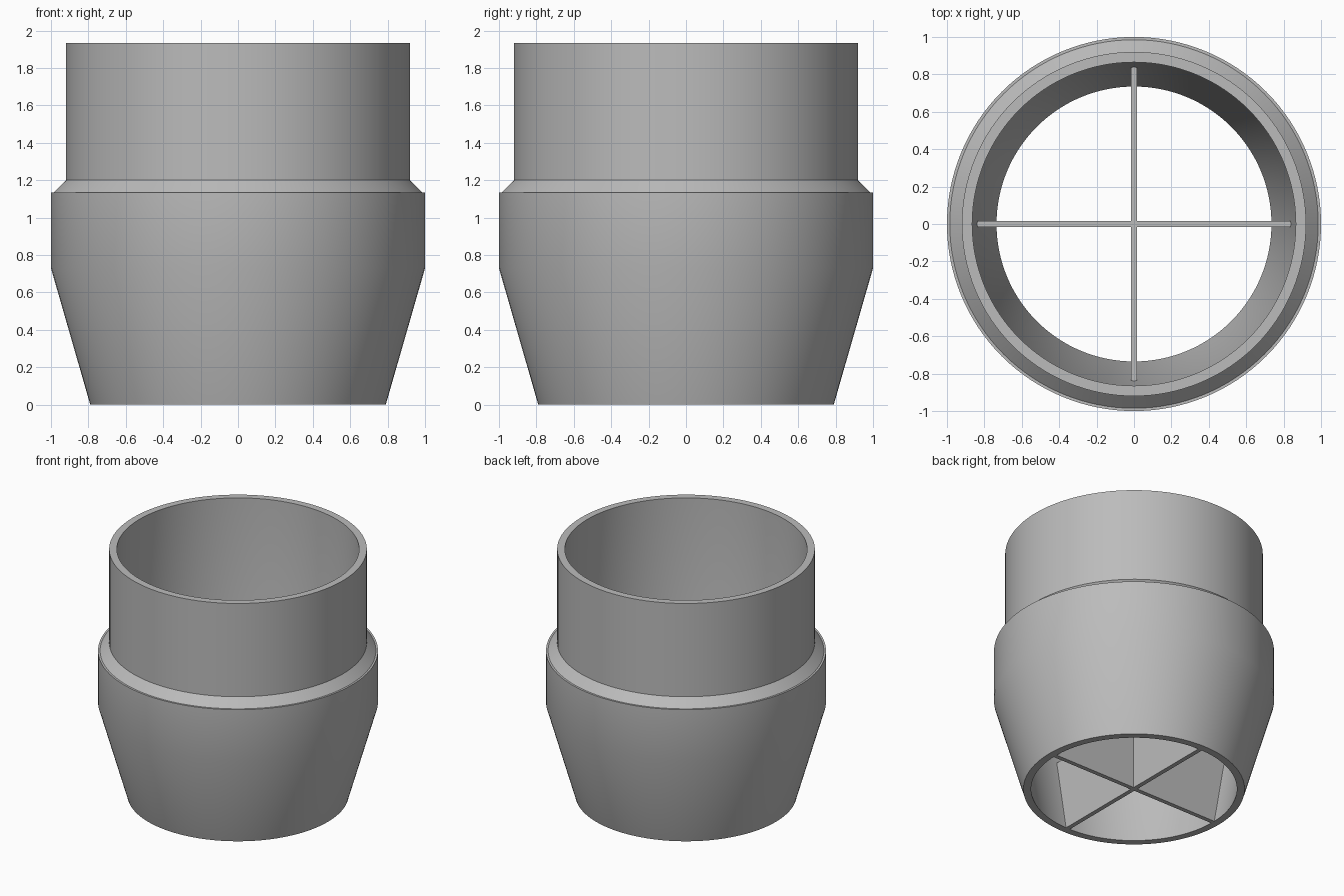
import bpy, bmesh, math
from mathutils import Matrix

cube = bpy.data.objects.get("Cube")
if cube:
    bpy.data.objects.remove(cube, do_unlink=True)

grey = bpy.data.materials.new("light grey")
grey.use_nodes = True
color = (0.5, 0.5, 0.5, 1)
grey.diffuse_color = color
grey.node_tree.nodes["Principled BSDF"].inputs["Base Color"].default_value = color


def finish(bm, name):
    bmesh.ops.recalc_face_normals(bm, faces=bm.faces)
    mesh = bpy.data.meshes.new(name)
    bm.to_mesh(mesh)
    bm.free()
    mesh.materials.append(grey)
    obj = bpy.data.objects.new(name, mesh)
    bpy.context.collection.objects.link(obj)
    return obj


# Hollow collar: closed wall section (radius, height) turned about z
section = [(0.79, 0), (1, 0.73), (1, 1.135), (0.985, 1.135), (0.92, 1.2),
           (0.92, 1.935), (0.865, 1.935), (0.865, 0.73), (0.735, 0)]
bm = bmesh.new()
verts = [bm.verts.new((r, 0, z)) for r, z in section]
edges = [bm.edges.new((a, b)) for a, b in zip(verts, verts[1:] + verts[:1])]
bmesh.ops.spin(bm, geom=verts + edges, cent=(0, 0, 0), axis=(0, 0, 1),
               angle=math.tau, steps=128, use_merge=True)
bmesh.ops.remove_doubles(bm, verts=bm.verts, dist=0.0001)
collar = finish(bm, "collar")
bpy.context.view_layer.objects.active = collar
collar.select_set(True)
bpy.ops.object.shade_smooth_by_angle(angle=math.radians(25))

# Crossed vanes: tapered plates that follow the inner cone
THICK, HEIGHT = 0.034, 0.58
for name, turn in (("cross_vane", 0), ("long_vane", math.pi / 2)):
    bm = bmesh.new()
    outline = [(-0.74, 0), (0.74, 0), (0.84, HEIGHT), (-0.84, HEIGHT)]
    face = bm.faces.new([bm.verts.new((x, -THICK / 2, z)) for x, z in outline])
    new = bmesh.ops.extrude_face_region(bm, geom=[face])["geom"]
    bmesh.ops.translate(bm, vec=(0, THICK, 0),
                        verts=[v for v in new if isinstance(v, bmesh.types.BMVert)])
    bm.transform(Matrix.Rotation(turn, 4, 'Z'))
    finish(bm, name)
